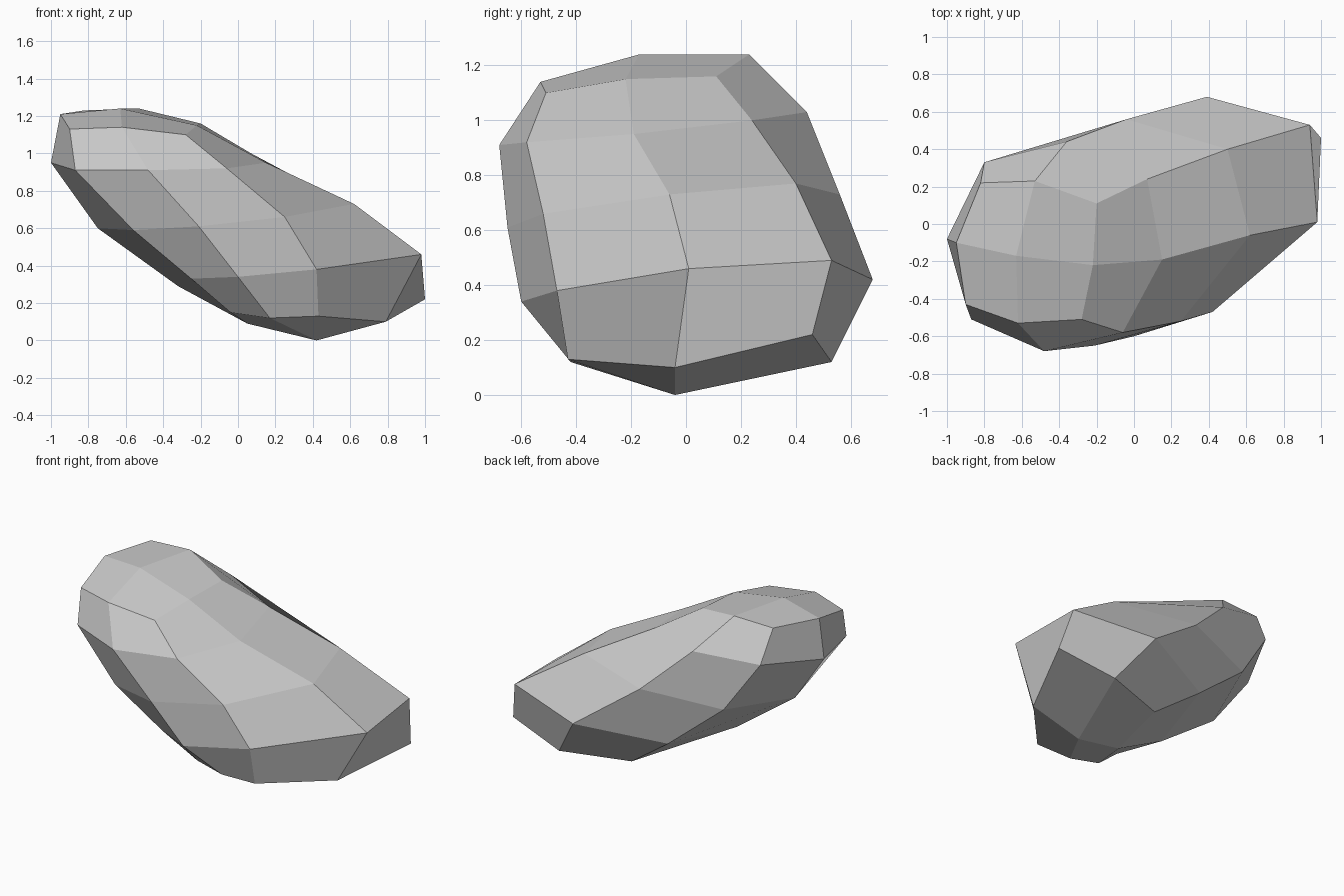
import bpy
import bmesh

default_cube = bpy.data.objects.get("Cube")
if default_cube:
    bpy.data.objects.remove(default_cube, do_unlink=True)


def make_material(name, colour):
    material = bpy.data.materials.new(name)
    material.use_nodes = True
    material.diffuse_color = colour
    shader = material.node_tree.nodes["Principled BSDF"]
    shader.inputs["Base Color"].default_value = colour
    shader.inputs["Roughness"].default_value = 0.9
    return material


# Ridge lines that run along the boulder from its high end to its low end,
# in hundredths of a unit
top_front = [(-28, -51, 110), (-6, -58, 92), (25, -52, 66),
             (42, -47, 38), (43, -43, 13)]
top_middle = [(-22, -22, 115), (15, -19, 95), (62, -6, 73),
              (98, 1, 46), (79, -4, 10)]
top_back = [(-20, 11, 116), (7, 24, 100), (50, 40, 77),
            (94, 53, 49), (100, 46, 22)]

waist_front = [(-62, -53, 114), (-48, -68, 91), (-21, -65, 61),
               (0, -60, 34), (17, -42, 12)]
waist_ends = [(-63, -17, 124), (42, -4, 0)]
waist_back = [(-53, 23, 124), (-36, 44, 103), (-4, 56, 73),
              (39, 68, 42), (60, 53, 12)]

under_front = [(-90, -43, 113), (-87, -51, 91), (-56, -54, 59),
               (-25, -47, 33), (-4, -39, 15)]
under_middle = [(-95, -10, 121), (-100, -8, 95), (-75, -12, 60),
                (-32, -11, 29), (5, -9, 9)]
under_back = [(-82, 22, 123), (-80, 33, 101), (-56, 39, 66),
              (-17, 44, 34), (15, 38, 11)]


def add_ridge(bm, points):
    return [bm.verts.new([value / 100 for value in p]) for p in points]


def rim(front, ends, back):
    """Closed loop: along the front, round the low end, back to the start."""
    return front + [ends[-1]] + back[::-1] + [ends[0]]


def skin_plate(bm, rows):
    """Fill the quads between neighbouring ridge lines."""
    for a, b in zip(rows, rows[1:]):
        for i in range(len(a) - 1):
            bm.faces.new((a[i], a[i + 1], b[i + 1], b[i]))


def skin_band(bm, loop_a, loop_b):
    """Fill the quads between two closed loops."""
    for i in range(len(loop_a)):
        bm.faces.new((loop_a[i - 1], loop_a[i], loop_b[i], loop_b[i - 1]))


def build_boulder(name, material):
    bm = bmesh.new()
    top = [add_ridge(bm, r) for r in (top_front, top_middle, top_back)]
    waist = [add_ridge(bm, r) for r in (waist_front, waist_ends, waist_back)]
    under = [add_ridge(bm, r) for r in (under_front, under_middle, under_back)]

    # Upper and lower plates, joined round the waist
    skin_plate(bm, top)
    skin_plate(bm, under)
    skin_band(bm, rim(*top), rim(*waist))
    skin_band(bm, rim(*waist), rim(*under))
    bmesh.ops.recalc_face_normals(bm, faces=bm.faces)

    mesh = bpy.data.meshes.new(name)
    bm.to_mesh(mesh)
    bm.free()
    mesh.materials.append(material)
    boulder = bpy.data.objects.new(name, mesh)
    bpy.context.collection.objects.link(boulder)


build_boulder("boulder", make_material("stone grey", (0.6, 0.6, 0.6, 1)))
